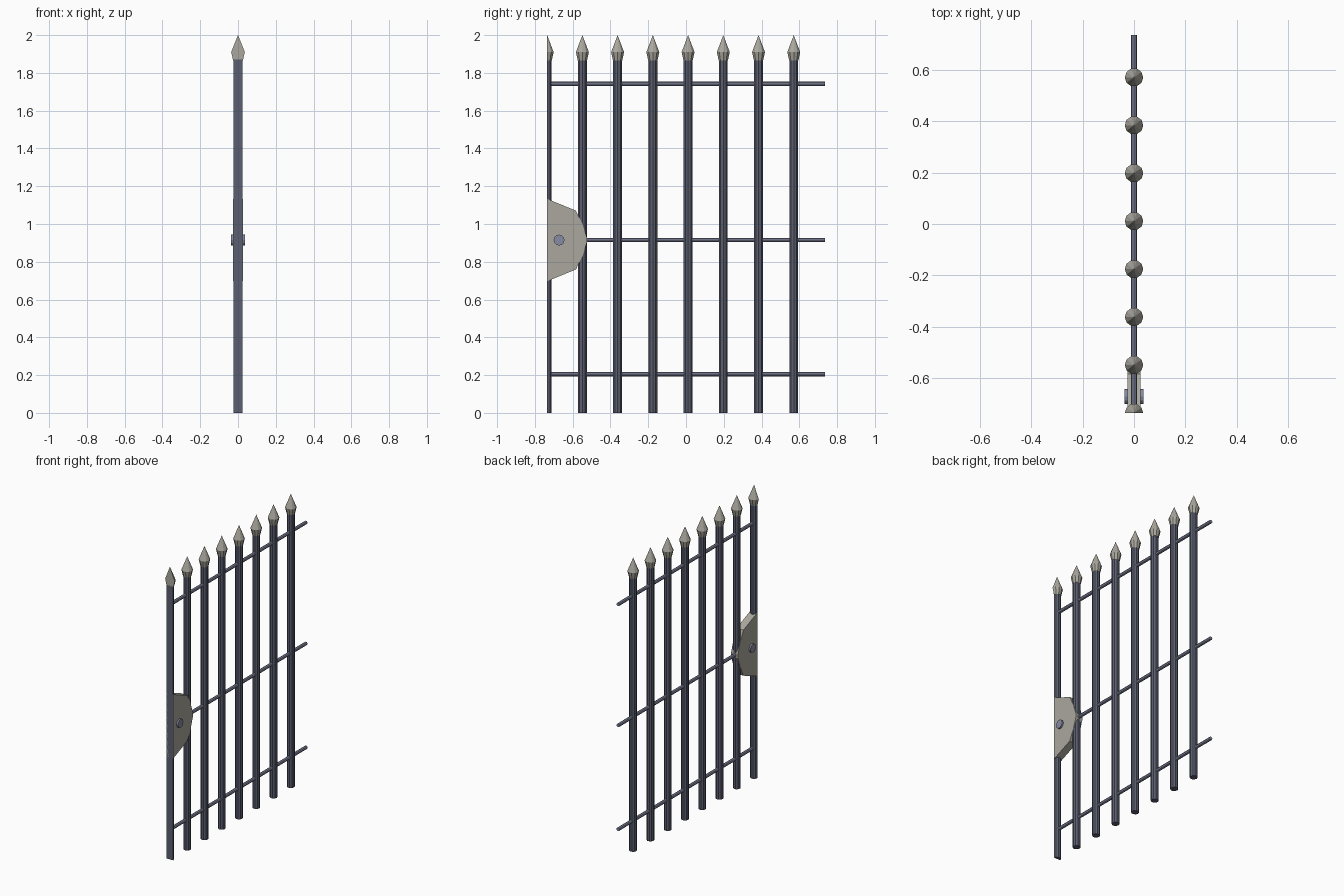
import bpy, bmesh, math
from mathutils import Matrix

if "Cube" in bpy.data.objects:
    bpy.data.objects.remove(bpy.data.objects["Cube"])

EDGE = -0.735      # flat opening edge of the gate
STEP = 0.1865      # distance between bars
MID = 0.915        # height of lock and middle rail


def material(name, rgb):
    m = bpy.data.materials.new(name)
    m.diffuse_color = (*rgb, 1)
    m.use_nodes = True
    m.node_tree.nodes["Principled BSDF"].inputs["Base Color"].default_value = m.diffuse_color
    return m


iron = material("dark iron", (0.105, 0.112, 0.16))
steel = material("rail steel", (0.24, 0.26, 0.36))
stone = material("pale metal", (0.40, 0.39, 0.34))


def finish(name, bm, mat):
    bmesh.ops.recalc_face_normals(bm, faces=bm.faces)
    me = bpy.data.meshes.new(name)
    bm.to_mesh(me)
    bm.free()
    me.materials.append(mat)
    ob = bpy.data.objects.new(name, me)
    bpy.context.collection.objects.link(ob)
    return ob


def lathe(name, profile, mat, y, sides=10, cut=False):
    """Turn (radius, z) points around a vertical axis; optionally halve at the gate edge."""
    bm = bmesh.new()
    rings = []
    for r, z in profile:
        if r == 0:
            rings.append([bm.verts.new((0, y, z))] * sides)
        else:
            rings.append([bm.verts.new((r * math.cos(a), y + r * math.sin(a), z))
                          for a in (2 * math.pi * i / sides for i in range(sides))])
    for lo, hi in zip(rings, rings[1:]):
        for i in range(sides):
            j = (i + 1) % sides
            bm.faces.new(list(dict.fromkeys((lo[i], lo[j], hi[j], hi[i]))))
    for ring, (r, z) in ((rings[0], profile[0]), (rings[-1], profile[-1])):
        if r:
            bm.faces.new(ring)
    if cut:
        res = bmesh.ops.bisect_plane(bm, geom=bm.verts[:] + bm.edges[:] + bm.faces[:],
                                     plane_co=(0, EDGE, 0), plane_no=(0, -1, 0),
                                     clear_outer=True, dist=1e-5)
        bmesh.ops.holes_fill(bm, edges=[e for e in bm.edges if e.is_boundary])
    return finish(name, bm, mat)


def rod(name, mat, radius, length, sides, centre, rotation):
    bm = bmesh.new()
    bmesh.ops.create_cone(bm, cap_ends=True, segments=sides, radius1=radius,
                          radius2=radius, depth=length,
                          matrix=Matrix.Translation(centre) @ rotation)
    return finish(name, bm, mat)


# Upright bars with spear tips; the first one is halved at the opening edge
for k in range(8):
    y = EDGE + STEP * k
    lathe(f"bar_{k}", [(0.0245, 0), (0.0245, 1.87)], iron, y, cut=k == 0)
    lathe(f"spear_tip_{k}", [(0.0255, 1.865), (0.036, 1.91), (0, 2.0)], stone, y, cut=k == 0)

# Cross rails
along_y = Matrix.Rotation(math.pi / 2, 4, 'X')
for name, z in (("bottom", 0.205), ("middle", MID), ("top", 1.742)):
    rod(name + "_rail", steel, 0.0115, 1.455, 8, (0, 0.0075, z), along_y)

# Lock plate: mirrored outline pushed out to thickness
half = [(EDGE, 0.218), (-0.583, 0.156), (-0.548, 0.085), (-0.525, 0.015)]
outline = half + [(y, -z) for y, z in reversed(half)]
bm = bmesh.new()
face = bm.faces.new([bm.verts.new((-0.026, y, MID + z)) for y, z in outline])
ext = bmesh.ops.extrude_face_region(bm, geom=[face])
bmesh.ops.translate(bm, vec=(0.052, 0, 0),
                    verts=[v for v in ext["geom"] if isinstance(v, bmesh.types.BMVert)])
finish("lock_plate", bm, stone)

# Round lock pin through the plate
rod("lock_pin", steel, 0.029, 0.074, 12, (0, -0.672, MID), Matrix.Rotation(math.pi / 2, 4, 'Y'))
